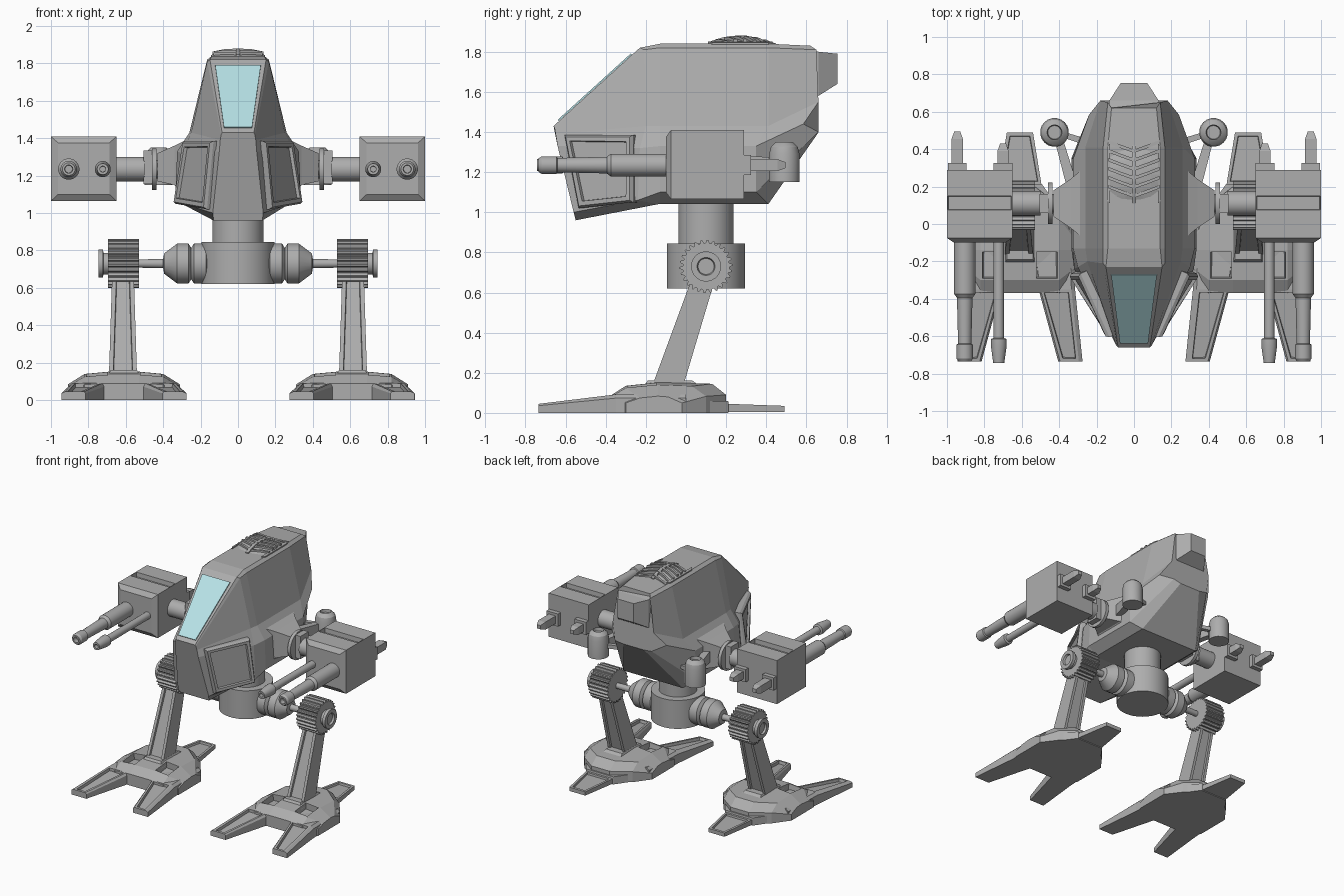
import bpy, bmesh, math
from mathutils import Vector

if "Cube" in bpy.data.objects:
    bpy.data.objects.remove(bpy.data.objects["Cube"])


def material(name, rgb):
    m = bpy.data.materials.new(name)
    m.diffuse_color = (*rgb, 1)
    m.use_nodes = True
    m.node_tree.nodes["Principled BSDF"].inputs["Base Color"].default_value = m.diffuse_color
    return m


GREY = material("armour grey", (0.42, 0.42, 0.42))
GLASS = material("pale blue glass", (0.50, 0.80, 0.84))


def finish(name, bm, mirror=True, mat=GREY):
    me = bpy.data.meshes.new(name)
    bm.to_mesh(me)
    bm.free()
    me.materials.append(mat)
    ob = bpy.data.objects.new(name, me)
    bpy.context.collection.objects.link(ob)
    if mirror:
        ob.modifiers.new("Mirror", 'MIRROR').use_mirror_merge = False
    return ob


def loft(rings, bm=None):
    """Skin equal-length closed rings and cap both ends."""
    bm = bm or bmesh.new()
    vs = [[bm.verts.new(p) for p in r] for r in rings]
    n = len(vs[0])
    for a, b in zip(vs, vs[1:]):
        for i in range(n):
            bm.faces.new((a[i], a[(i + 1) % n], b[(i + 1) % n], b[i]))
    bm.faces.new(vs[0])
    bm.faces.new(vs[-1])
    bmesh.ops.recalc_face_normals(bm, faces=bm.faces)
    return bm


def recess(bm, test, border, depth):
    """Sink an inset pocket into every face passing the test."""
    fs = [f for f in bm.faces if test(f)]
    bmesh.ops.inset_individual(bm, faces=fs, thickness=border)
    bmesh.ops.inset_individual(bm, faces=fs, thickness=0.004, depth=-depth)


def turn(name, axis, centre, profile, n=24, mirror=True, teeth=0):
    """Lathe (position, radius) pairs around an axis through centre."""
    k = 'xyz'.index(axis)
    u, v = [i for i in range(3) if i != k]
    rings = []
    n = teeth * 4 if teeth else n
    for pos, r in profile:
        ring = []
        for i in range(n):
            a = 2 * math.pi * (i + 0.5) / n
            rr = r - (0.016 if teeth and i % 4 > 1 else 0)
            p = list(centre)
            p[k] = pos
            p[u] += rr * math.cos(a)
            p[v] += rr * math.sin(a)
            ring.append(p)
        rings.append(ring)
    bm = loft(rings)
    if not teeth:
        for f in bm.faces:
            f.smooth = True
        for e in bm.edges:
            e.smooth = e.calc_face_angle(0) < math.radians(30)
    return finish(name, bm, mirror)


def rect_y(y, x0, x1, z0, z1):
    return [(x0, y, z0), (x1, y, z0), (x1, y, z1), (x0, y, z1)]


def rect_x(x, y0, y1, z0, z1):
    return [(x, y0, z0), (x, y1, z0), (x, y1, z1), (x, y0, z1)]


def rect_z(z, x0, x1, y0, y1):
    return [(x0, y0, z), (x1, y0, z), (x1, y1, z), (x0, y1, z)]


# Hull: half sections from roof edge to belly edge, nose to tail
mid = [(.14, 1.84), (.165, 1.82), (.26, 1.43), (.325, 1.33), (.335, 1.10), (.26, 1.04)]
halves = [
    [(.085, -.66, 1.43), (.09, -.655, 1.42), (.095, -.65, 1.39), (.10, -.64, 1.33),
     (.135, -.56, 1.0), (.13, -.55, .96)],
    [(.15, -.23, 1.82), (.165, -.21, 1.81), (.25, -.20, 1.43), (.30, -.23, 1.32),
     (.32, -.24, 1.06), (.26, -.14, 1.04)],
    [(x, -.13, z) for x, z in mid],
    [(x, .41 - .06 * (z < 1.4), z) if z > 1.05 else (x, .41, z) for x, z in mid],
    [(.12, .62, 1.83), (.14, .65, 1.81), (.18, .66, 1.55), (.24, .585, 1.44),
     (.16, .66, 1.40), (.09, .655, 1.39)]]
finish("hull", loft([h + [(-x, y, z) for x, y, z in reversed(h)] for h in halves]), False)

# Tail block
finish("tail_block", loft([rect_y(.60, -.14, .14, 1.54, 1.815),
                           rect_y(.66, -.132, .132, 1.58, 1.80),
                           rect_y(.755, -.07, .07, 1.64, 1.79)]), False)

# Canopy glass plate lying on the sloped nose
slope = Vector((0, .43, .39))
nrm = Vector((0, -.39, .43)).normalized()
nose = Vector((0, -.66, 1.43))
pane = [nose + slope * t + Vector((x, 0, 0)) for x, t in
        ((-.075, .06), (.075, .06), (.122, .91), (-.122, .91))]
finish("canopy_glass", loft([[p + nrm * .001 for p in pane], [p + nrm * .009 for p in pane]]),
       False, GLASS)

# Cheek armour panels
cheek = [Vector(p) for p in ((.12, -.60, 1.385), (.275, -.26, 1.385),
                             (.325, -.26, 1.05), (.155, -.53, 1.02))]
cn = (cheek[1] - cheek[0]).cross(cheek[3] - cheek[0]).normalized()
cn *= 1 if cn.x > 0 else -1
cm = sum(cheek, Vector()) / 4
bm = loft([[p - cn * .04 for p in cheek], [p + cn * .012 for p in cheek],
           [cm + (p - cm) * .94 + cn * .028 for p in cheek]])
recess(bm, lambda f: f.normal.dot(cn) > .95, .03, .018)
finish("cheek_panel", bm)

# Roof vent: shallow dome with a spine and chevron slats
dome_z = lambda x, y: 1.835 + .046 * max(0, 1 - ((y - .265) / .18) ** 2) - .9 * x * x
rings = []
for i in range(9):
    y = .115 + .30 * i / 8
    xs = [-.135 + .27 * j / 6 for j in range(7)]
    rings.append([(x, y, max(1.832, dome_z(x, y) - .014)) for x in xs]
                 + [(.135, y, 1.82), (-.135, y, 1.82)])
finish("vent_dome", loft(rings), False)
finish("vent_spine", loft([rect_y(y, -.012, .012, 1.82, dome_z(0, y))
                           for y in [.11 + .31 * i / 8 for i in range(9)]]), False)
for i in range(6):
    y = .14 + .048 * i
    pts = [(0, y), (.07, y + .025), (.135, y + .05)]
    finish("vent_slat", loft([rect_x(x, yy, yy + .018, 1.82, max(1.842, dome_z(x, yy)))
                              for x, yy in pts]))
finish("vent_rim", loft([rect_x(.128, .11, .43, 1.82, 1.85),
                         rect_x(.145, .13, .41, 1.82, 1.845)]))

# Waist turret and hips
turn("waist_column", 'z', (0, .10, 0), [(.80, .138), (1.06, .138)], 32, False)
turn("waist_drum", 'z', (0, .10, 0), [(.62, .195), (.845, .195)], 32, False)
turn("hip_joint", 'x', (0, .10, .73),
     [(.15, .08), (.17, .108), (.235, .108), (.25, .085), (.265, .108), (.325, .108),
      (.395, .055), (.40, .025), (.54, .022)])
turn("knee_gear", 'x', (0, .10, .73), [(.53, .132), (.695, .132)], teeth=26)
turn("knee_cap", 'x', (0, .10, .73), [(.69, .058), (.72, .058), (.721, .075), (.745, .075),
                                     (.7451, .045), (.73, .04)])

# Leg with sunken front and rear channels
bm = loft([rect_z(.70, .558, .672, .04, .155), rect_z(.13, .54, .69, -.17, -.015)])
recess(bm, lambda f: abs(f.normal.y) > .8, .032, .015)
finish("leg", bm)

# Foot: core with two pockets, two front toes, heel
FX = .61
core = []
for d, yf, yb, h in ((-.30, -.30, -.02, .55), (-.21, -.37, .10, .92), (-.08, -.37, .20, 1),
                     (.08, -.37, .20, 1), (.21, -.37, .10, .92), (.30, -.30, -.02, .55)):
    core.append([(FX + d, yf, 0), (FX + d, yf, .09 * h), (FX + d, yf + .07, .135 * h),
                 (FX + d, min(-.14, yb - .08), .152 * h), (FX + d, yb - .07, .145 * h),
                 (FX + d, yb, .09 * h), (FX + d, yb, 0)])
bm = loft(core)
recess(bm, lambda f: f.normal.z > .8 and -.28 < f.calc_center_median().y < -.18
       and .1 < abs(f.calc_center_median().x - FX) < .2, .014, .05)
finish("foot_core", bm)
finish("ankle_block", loft([rect_z(.12, .52, .70, -.22, .09),
                            rect_z(.162, .54, .68, -.19, .03)]), True)
for s in (-1, 1):
    def toe_ring(y, a, b, h):
        return [(FX + s * a, y, 0), (FX + s * b, y, 0), (FX + s * b, y, h * .8),
                (FX + s * (b - .02), y, h), (FX + s * (a + .01), y, h), (FX + s * a, y, h * .8)]
    bm = loft([toe_ring(-.735, .205, .335, .045), toe_ring(-.35, .10, .295, .092),
               toe_ring(0, .05, .285, .092)])
    recess(bm, lambda f: f.normal.z > .9 and f.calc_center_median().y < -.4, .022, .022)
    finish("toe", bm)
bm = loft([rect_y(-.02, FX - .285, FX + .285, 0, .06), rect_y(.21, FX - .12, FX + .12, 0, .06),
           rect_y(.212, FX - .115, FX + .115, .005, .045),
           rect_y(.49, FX - .07, FX + .07, .005, .035)])
recess(bm, lambda f: f.normal.z > .9 and f.calc_center_median().y > .25, .025, .015)
finish("heel", bm)

# Shoulder mount, disc and shaft
finish("shoulder_mount", loft([rect_x(.28, -.07, .29, 1.09, 1.39), rect_x(.34, -.02, .24, 1.15, 1.36),
                               rect_x(.43, .04, .18, 1.17, 1.32)]))
turn("shoulder_shaft", 'x', (0, .11, 1.235), [(.38, .05), (.50, .05), (.501, .066), (.66, .066)])
turn("shoulder_disc", 'x', (0, .11, 1.235), [(.435, .112), (.46, .112)])
finish("shoulder_clamp", loft([rect_x(.46, .06, .16, 1.155, 1.335),
                               rect_x(.505, .06, .16, 1.155, 1.335)]))

# Gun pod box with a groove across its roof
bm = loft([rect_y(-.10, .688, .962, 1.10, 1.375)]
          + [rect_y(y, .65, 1.0, 1.065, 1.41) for y in (-.075, .07, .155, .29)])
recess(bm, lambda f: f.normal.z > .9 and .08 < f.calc_center_median().y < .14, .008, .035)
finish("gun_pod", bm)
turn("heavy_barrel", 'y', (.905, 0, 1.235),
     [(-.09, .057), (-.375, .057), (-.395, .042), (-.64, .036), (-.645, .044), (-.72, .044),
      (-.735, .034), (-.7351, .022), (-.70, .02)], 20)
turn("light_barrel", 'y', (.723, 0, 1.235),
     [(-.09, .028), (-.61, .028), (-.615, .043), (-.65, .043), (-.742, .03),
      (-.7421, .016), (-.71, .015)], 20)

# Rear prongs and their cross bar
for x, y in ((.945, .495), (.70, .43)):
    finish("rear_prong", loft([rect_y(.28, x - .03, x + .03, 1.205, 1.265),
                               rect_y(y - .04, x - .03, x + .03, 1.205, 1.265),
                               rect_y(y, x - .016, x + .016, 1.22, 1.25)]))
    finish("prong_base", loft([rect_y(.28, x - .05, x + .05, 1.185, 1.285),
                               rect_y(.325, x - .05, x + .05, 1.185, 1.285)]))

# Rear canisters on struts
turn("canister", 'z', (.425, .49, 0),
     [(1.15, .077), (1.29, .077), (1.325, .068), (1.348, .045), (1.35, .04), (1.325, .036)], 20)
finish("canister_strut", loft([rect_y(.20, .30, .36, 1.20, 1.29),
                               rect_y(.47, .385, .43, 1.21, 1.27)]))
finish("canister_brace", loft([rect_x(.20, .40, .44, 1.22, 1.25),
                               rect_x(.40, .47, .50, 1.22, 1.25)]))
